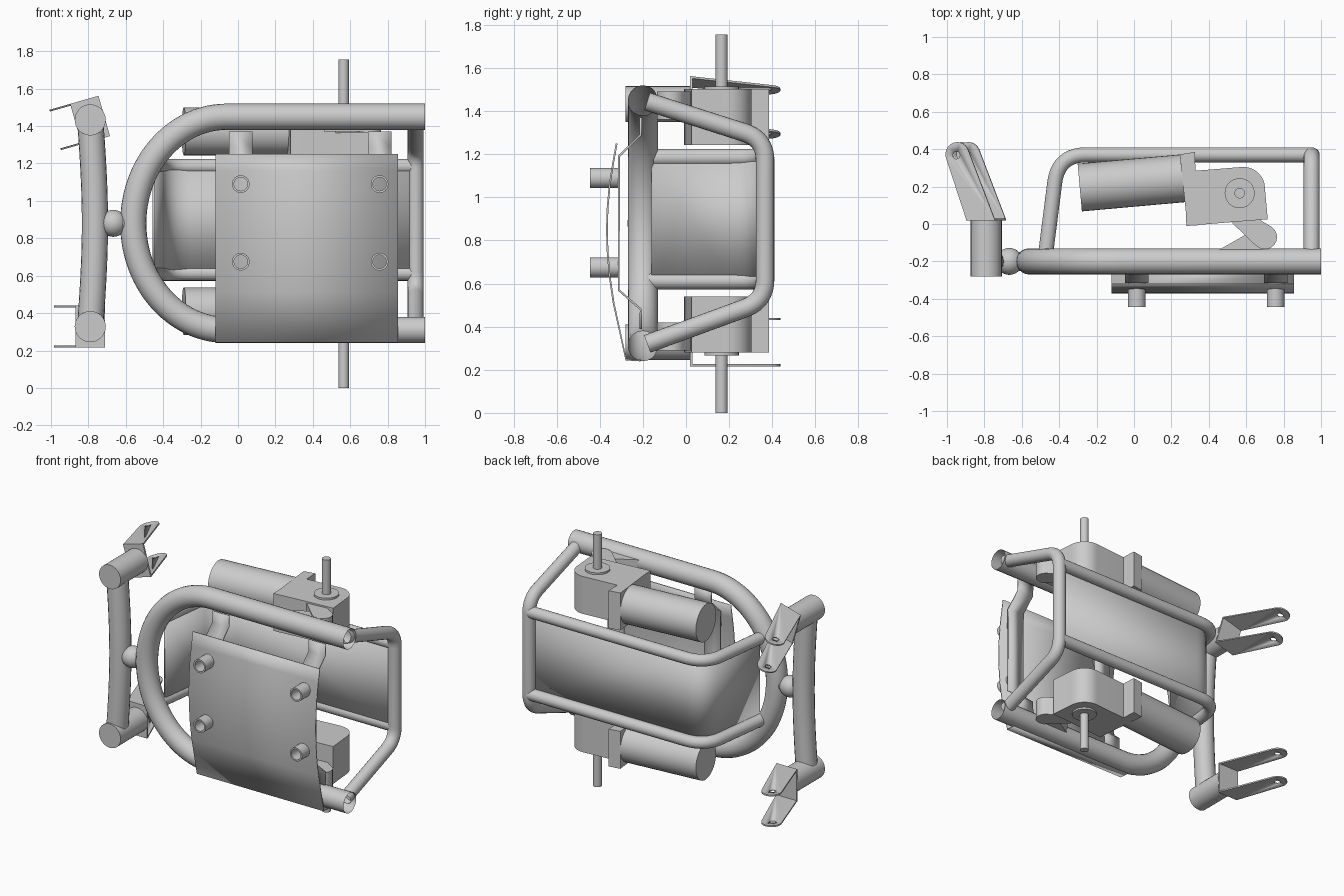
import bpy, bmesh
from math import pi, sin, cos, radians
from mathutils import Vector, Matrix

if "Cube" in bpy.data.objects:
    bpy.data.objects.remove(bpy.data.objects["Cube"])


def finish(name, bm, smooth=True):
    bmesh.ops.recalc_face_normals(bm, faces=bm.faces)
    me = bpy.data.meshes.new(name)
    bm.to_mesh(me)
    bm.free()
    ob = bpy.data.objects.new(name, me)
    bpy.context.collection.objects.link(ob)
    if smooth:
        bpy.ops.object.select_all(action='DESELECT')
        bpy.context.view_layer.objects.active = ob
        ob.select_set(True)
        bpy.ops.object.shade_smooth_by_angle(angle=radians(35))
    return ob


def rounded(pts, radii, n=10):
    """Polyline with its inner corners replaced by smooth bends."""
    pts = [Vector(p) for p in pts]
    out = [pts[0]]
    for i in range(1, len(pts) - 1):
        p = pts[i]
        a = p + (pts[i - 1] - p).normalized() * radii[i - 1]
        b = p + (pts[i + 1] - p).normalized() * radii[i - 1]
        for k in range(n + 1):
            t = k / n
            out.append(a * (1 - t) ** 2 + p * 2 * t * (1 - t) + b * t * t)
    return out + [pts[-1]]


def tube(name, pts, r):
    cu = bpy.data.curves.new(name, 'CURVE')
    cu.dimensions = '3D'
    cu.bevel_depth = r
    cu.bevel_resolution = 8
    sp = cu.splines.new('POLY')
    sp.points.add(len(pts) - 1)
    for q, p in zip(sp.points, pts):
        q.co = (*p, 1)
    ob = bpy.data.objects.new(name, cu)
    bpy.context.collection.objects.link(ob)
    bpy.ops.object.select_all(action='DESELECT')
    bpy.context.view_layer.objects.active = ob
    ob.select_set(True)
    bpy.ops.object.convert(target='MESH')
    ob = bpy.context.object
    ob.name = name
    bpy.ops.object.shade_smooth_by_angle(angle=radians(35))
    return ob


def cyl(name, a, b, r, caps=True):
    a, b = Vector(a), Vector(b)
    d = b - a
    bm = bmesh.new()
    m = Matrix.Translation((a + b) / 2) @ d.to_track_quat('Z', 'Y').to_matrix().to_4x4()
    bmesh.ops.create_cone(bm, cap_ends=caps, segments=36, radius1=r, radius2=r,
                          depth=d.length, matrix=m)
    return finish(name, bm)


def prism(name, outline, z0, z1):
    bm = bmesh.new()
    lo, hi = min(z0, z1), max(z0, z1)
    f = bm.faces.new([bm.verts.new((p[0], p[1], lo)) for p in outline])
    g = bmesh.ops.extrude_face_region(bm, geom=[f])
    bmesh.ops.translate(bm, vec=(0, 0, hi - lo),
                        verts=[v for v in g['geom'] if isinstance(v, bmesh.types.BMVert)])
    return finish(name, bm)


def sheet(name, pts, vec, thick):
    """Bent sheet metal: a line swept along vec and given thickness."""
    bm = bmesh.new()
    a = [bm.verts.new(p) for p in pts]
    b = [bm.verts.new(Vector(p) + Vector(vec)) for p in pts]
    for i in range(len(a) - 1):
        bm.faces.new((a[i], a[i + 1], b[i + 1], b[i]))
    ob = finish(name, bm)
    s = ob.modifiers.new('thickness', 'SOLIDIFY')
    s.thickness = thick
    s.offset = 0
    return ob


def arc(cx, cy, r, a0, a1, n=10):
    return [(cx + r * cos(radians(a0 + (a1 - a0) * k / n)),
             cy + r * sin(radians(a0 + (a1 - a0) * k / n))) for k in range(n + 1)]


# Main U tube
bend = [(-0.06 - 0.50 * cos(t), -0.2, 0.88 + 0.57 * sin(t))
        for t in [-pi / 2 + pi * k / 48 for k in range(49)]]
tube('main_u_tube', [(1.0, -0.2, 0.31)] + bend + [(1.0, -0.2, 1.45)], 0.07)

# Rear hoop
tube('rear_hoop', rounded([(0.95, -0.18, 1.445), (0.95, 0.367, 1.27),
                           (0.95, 0.367, 0.52), (0.95, -0.18, 0.32)], [0.1, 0.1]), 0.043)

# Side rails and the panel between them
path = rounded([(0.94, 0.37, 0), (-0.405, 0.37, 0), (-0.475, -0.18, 0)], [0.15])
for n, z in (('upper_rail', 1.185), ('lower_rail', 0.613)):
    tube(n, [(p.x, p.y, z) for p in path], 0.04)
sheet('rear_panel', [(p.x, p.y, 0.613) for p in
      rounded([(0.94, 0.345, 0), (-0.385, 0.345, 0), (-0.45, -0.16, 0)], [0.14])],
      (0, 0, 0.572), 0.012)

# Curved front plate
prof = [(-0.322, 1.25), (-0.338, 1.16), (-0.354, 1.06), (-0.364, 0.95), (-0.367, 0.85),
        (-0.364, 0.75), (-0.355, 0.64), (-0.336, 0.51), (-0.278, 0.247), (-0.21, 0.243)]
sheet('front_plate', [(-0.12, y, z) for y, z in prof], (0.975, 0, 0), 0.008)

# Straps and hollow studs behind the plate
strap = [(-0.21, 1.37), (-0.21, 1.29), (-0.312, 1.19), (-0.312, 0.57), (-0.21, 0.48), (-0.21, 0.39)]
for x in (0.015, 0.757):
    sheet('strap', [(x - 0.063, y, z) for y, z in strap], (0.126, 0, 0), 0.01)
    for z in (1.09, 0.675):
        bm = bmesh.new()
        rings = []
        for r, y in ((0.047, -0.312), (0.047, -0.445), (0.036, -0.445), (0.036, -0.33)):
            rings.append([bm.verts.new((x + r * cos(2 * pi * k / 32), y,
                                        z + r * sin(2 * pi * k / 32))) for k in range(32)])
        for a, b in zip(rings, rings[1:]):
            for k in range(32):
                bm.faces.new((a[k], a[k - 1], b[k - 1], b[k]))
        bm.faces.new(rings[-1])
        finish('stud', bm)

# Left upright with its ball joint
tube('upright', [(-0.79 + 0.025 * cos(pi * t / 2), -0.2, 0.88 + 0.55 * t)
                 for t in [k / 12 - 1 for k in range(25)]], 0.07)
bm = bmesh.new()
bmesh.ops.create_uvsphere(bm, u_segments=32, v_segments=16, radius=0.072,
                          matrix=Matrix.Translation((-0.667, -0.2, 0.88)))
finish('joint_ball', bm)
cyl('joint_pin', (-0.75, -0.2, 0.88), (-0.57, -0.2, 0.88), 0.05)

# Cross barrels with fork brackets
arm = [(-0.08, 0.025), (0.078, 0.025)] + arc(-0.13, 0.373, 0.065, 23, 195)
for n, z, ang in (('upper', 1.433, -16), ('lower', 0.328, 0)):
    cyl(n + '_barrel', (-0.79, -0.28, z), (-0.79, 0.02, z), 0.083)
    parts = [prism(n + '_fork_arm', arm, s * 0.112, s * 0.102) for s in (-1, 1)]
    parts.append(prism(n + '_fork_base', [(-0.08, 0.018), (0.078, 0.018), (0.078, 0.03),
                                          (-0.08, 0.03)], -0.112, 0.112))
    for p in parts[:2]:
        zs = sum(v.co.z for v in p.data.vertices) / len(p.data.vertices)
        cut = cyl('pin_hole_cutter', (-0.135, 0.368, zs - 0.03), (-0.135, 0.368, zs + 0.03), 0.02)
        cut.hide_render = True
        cut.hide_set(True)
        m = p.modifiers.new('pin_hole', 'BOOLEAN')
        m.operation = 'DIFFERENCE'
        m.object = cut
        parts.append(cut)
    for p in parts:
        p.matrix_world = Matrix.Translation((-0.79, 0, z)) @ Matrix.Rotation(radians(ang), 4, 'Y')

# Gear motors, mirrored above and below
flange = [(0.285, -0.01), (0.34, -0.007), (0.325, 0.385), (0.245, 0.372)]
body = [(0.28, -0.01), (0.52, 0.01), (0.715, 0.025), (0.70, 0.19)] + \
       arc(0.585, 0.19, 0.115, 5, 95) + [(0.27, 0.28)]
lug = [(0.50, 0.03), (0.65, -0.115)] + arc(0.70, -0.07, 0.065, -130, 55) + [(0.61, 0.06)]
gusset = [(0.46, -0.135), (0.69, -0.135), (0.60, -0.055)]
for n, s, c, end in (('upper', 1, 1.372, 1.755), ('lower', -1, 0.41, 0.0)):
    cyl(n + '_motor', (-0.29, 0.195, c), (0.27, 0.245, c), 0.128)
    prism(n + '_motor_flange', flange, c - 0.13, c + 0.13)
    prism(n + '_gearbox', body, c - 0.13, c + 0.13)
    prism(n + '_gearbox_lug', lug, c - s * 0.01, c + s * 0.12)
    prism(n + '_lug_gusset', gusset, c, c + s * 0.11)
    cyl(n + '_bearing_ring', (0.565, 0.165, c), (0.565, 0.165, c + s * 0.143), 0.08)
    cyl(n + '_shaft', (0.565, 0.165, c), (0.565, 0.165, end), 0.028)
